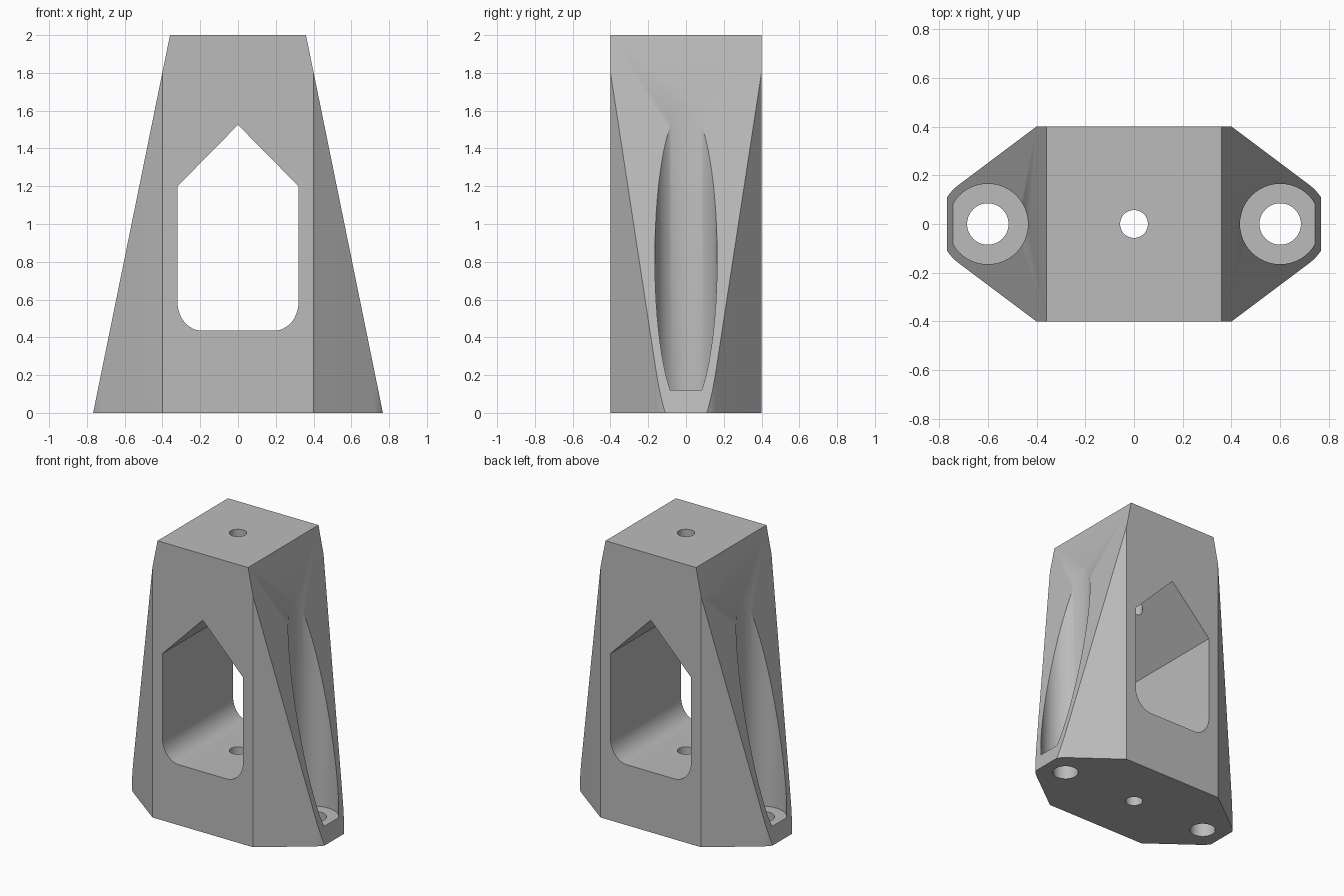
import bpy, bmesh, math

if "Cube" in bpy.data.objects:
    bpy.data.objects.remove(bpy.data.objects["Cube"], do_unlink=True)

grey = bpy.data.materials.new("plain_grey")
grey.use_nodes = True
colour = (0.5, 0.5, 0.5, 1)
grey.diffuse_color = colour
grey.node_tree.nodes["Principled BSDF"].inputs["Base Color"].default_value = colour


def prism(name, outline, axis, low, high):
    """Extrude a closed outline along z, or a front outline along y."""
    def place(p, d):
        return (p[0], p[1], d) if axis == "z" else (p[0], d, p[1])
    bm = bmesh.new()
    a = [bm.verts.new(place(p, low)) for p in outline]
    b = [bm.verts.new(place(p, high)) for p in outline]
    bm.faces.new(a)
    bm.faces.new(b)
    n = len(a)
    for i in range(n):
        bm.faces.new((a[i], a[(i + 1) % n], b[(i + 1) % n], b[i]))
    bmesh.ops.recalc_face_normals(bm, faces=bm.faces)
    mesh = bpy.data.meshes.new(name)
    bm.to_mesh(mesh)
    bm.free()
    mesh.materials.append(grey)
    obj = bpy.data.objects.new(name, mesh)
    bpy.context.collection.objects.link(obj)
    return obj


def arc(cx, cy, rx, ry, start, end, steps):
    angles = [math.radians(start + (end - start) * i / steps) for i in range(steps + 1)]
    return [(cx + rx * math.cos(t), cy + ry * math.sin(t)) for t in angles]


def cylinder(name, x, radius, low, high):
    return prism(name, arc(x, 0, radius, radius, 0, 360, 64)[:-1], "z", low, high)


def boolean(target, tool, operation):
    mod = target.modifiers.new(tool.name, "BOOLEAN")
    mod.object, mod.operation, mod.solver = tool, operation, "EXACT"
    bpy.context.view_layer.objects.active = target
    bpy.ops.object.modifier_apply(modifier=mod.name)
    bpy.data.objects.remove(tool, do_unlink=True)


# Block with pointed, rounded lugs either side
lug = arc(0.6, 0, 0.2, 0.2, -53.13, 53.13, 24)
half = [(0.4, -0.4)] + lug + [(0.4, 0.4)]
body = prism("stand_body", half + [(-x, -y) for x, y in half], "z", 0, 2)

# Tapered sides
taper = [(-0.767, 0), (0.767, 0), (0.36, 2), (-0.36, 2)]
boolean(body, prism("taper_envelope", taper, "y", -1, 1), "INTERSECT")

# House-shaped window with rounded lower corners
right = arc(0.19, 0.585, 0.13, 0.15, -90, 0, 12) + [(0.32, 1.2)]
left = [(-x, z) for x, z in reversed(right)]
boolean(body, prism("window_cutter", right + [(0, 1.525)] + left, "y", -1, 1), "DIFFERENCE")

# Centre bore, bolt holes and their tall counterbores
boolean(body, cylinder("centre_bore_cutter", 0, 0.057, -1, 3), "DIFFERENCE")
for x in (-0.6, 0.6):
    boolean(body, cylinder("counterbore_cutter", x, 0.165, 0.12, 3), "DIFFERENCE")
    boolean(body, cylinder("bolt_hole_cutter", x, 0.085, -1, 1), "DIFFERENCE")

bpy.ops.object.select_all(action="DESELECT")
body.select_set(True)
bpy.context.view_layer.objects.active = body
bpy.ops.object.shade_smooth_by_angle(angle=math.radians(30))
